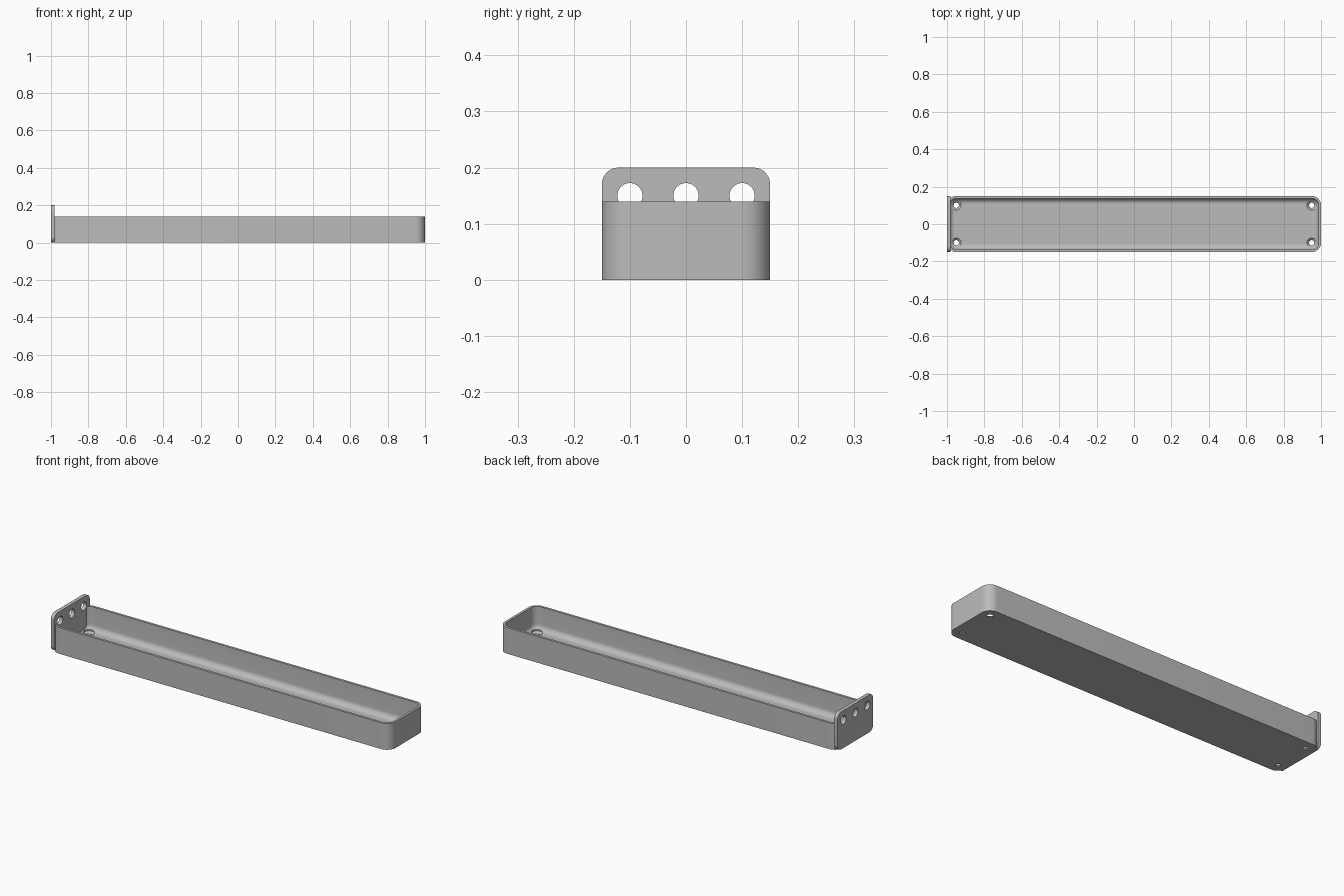
import bpy
import bmesh
from math import pi, sin, cos, radians

cube = bpy.data.objects.get("Cube")
if cube:
    bpy.data.objects.remove(cube, do_unlink=True)

grey = bpy.data.materials.new("plain grey")
grey.use_nodes = True
grey.diffuse_color = (0.5, 0.5, 0.5, 1)
grey.node_tree.nodes["Principled BSDF"].inputs["Base Color"].default_value = (0.5, 0.5, 0.5, 1)

HALF_W, TRAY_H, WALL, FLOOR = 0.15, 0.14, 0.013, 0.015
PLATE_H, PLATE_T = 0.20, 0.02


def rounded_rect(hx, hy, r, steps=12):
    """Outline of a rounded rectangle, counter-clockwise."""
    pts = []
    for k, (sx, sy) in enumerate(((1, 1), (-1, 1), (-1, -1), (1, -1))):
        for i in range(steps + 1):
            a = (k + i / steps) * pi / 2
            pts.append((sx * (hx - r) + r * cos(a), sy * (hy - r) + r * sin(a)))
    return pts


def loft(name, rings):
    """Skin a list of equal-length rings and cap both ends."""
    bm = bmesh.new()
    loops = [[bm.verts.new(p) for p in ring] for ring in rings]
    n = len(loops[0])
    for a, b in zip(loops, loops[1:]):
        for i in range(n):
            j = (i + 1) % n
            bm.faces.new((a[i], a[j], b[j], b[i]))
    bm.faces.new(loops[0][::-1])
    bm.faces.new(loops[-1])
    bmesh.ops.recalc_face_normals(bm, faces=bm.faces)
    mesh = bpy.data.meshes.new(name)
    bm.to_mesh(mesh)
    bm.free()
    mesh.materials.append(grey)
    obj = bpy.data.objects.new(name, mesh)
    bpy.context.collection.objects.link(obj)
    return obj


def combine(target, other, operation):
    """Apply a boolean and discard the helper."""
    bpy.ops.object.select_all(action="DESELECT")
    bpy.context.view_layer.objects.active = target
    target.select_set(True)
    mod = target.modifiers.new(operation.lower(), "BOOLEAN")
    mod.operation, mod.object, mod.solver = operation, other, "EXACT"
    bpy.ops.object.modifier_apply(modifier=mod.name)
    bpy.data.objects.remove(other, do_unlink=True)


def circle(r, steps=40):
    return [(r * cos(2 * pi * i / steps), r * sin(2 * pi * i / steps)) for i in range(steps)]


# Tray: straight outer walls, thin rim, inside fillet running into the floor
def tray_ring(inset, z):
    return [(x, y, z) for x, y in rounded_rect(1 - inset, HALF_W - inset, 0.05 - inset)]


FILLET = 0.03
rings = [tray_ring(0, 0), tray_ring(0, TRAY_H), tray_ring(WALL, TRAY_H)]
for i in range(9):
    a = i / 8 * pi / 2
    rings.append(tray_ring(WALL + FILLET * (1 - cos(a)), FLOOR + FILLET * (1 - sin(a))))
tray = loft("tray", rings)

# Upright end plate with rounded corners
outline = rounded_rect(HALF_W, PLATE_H / 2, 0.03)
plate = loft("end_plate", [[(x, y, z + PLATE_H / 2) for y, z in outline]
                           for x in (-1, -1 + PLATE_T)])
combine(tray, plate, "UNION")

# Row of three round holes through the end plate
for y0 in (-0.1, 0, 0.1):
    cutter = loft("plate_hole", [[(x, y0 + u, 0.15 + v) for u, v in circle(0.0225)]
                                 for x in (-1.05, -0.95)])
    combine(tray, cutter, "DIFFERENCE")

# Countersunk screw holes in the floor corners
profile = ((0.014, -0.02), (0.014, 0.004), (0.026, FLOOR), (0.026, 0.06))
for x0 in (-0.95, 0.95):
    for y0 in (-0.1, 0.1):
        cutter = loft("screw_hole", [[(x0 + u, y0 + v, z) for u, v in circle(r)]
                                     for r, z in profile])
        combine(tray, cutter, "DIFFERENCE")

tray.name = "tray_with_end_plate"
bpy.ops.object.shade_smooth_by_angle(angle=radians(30))
